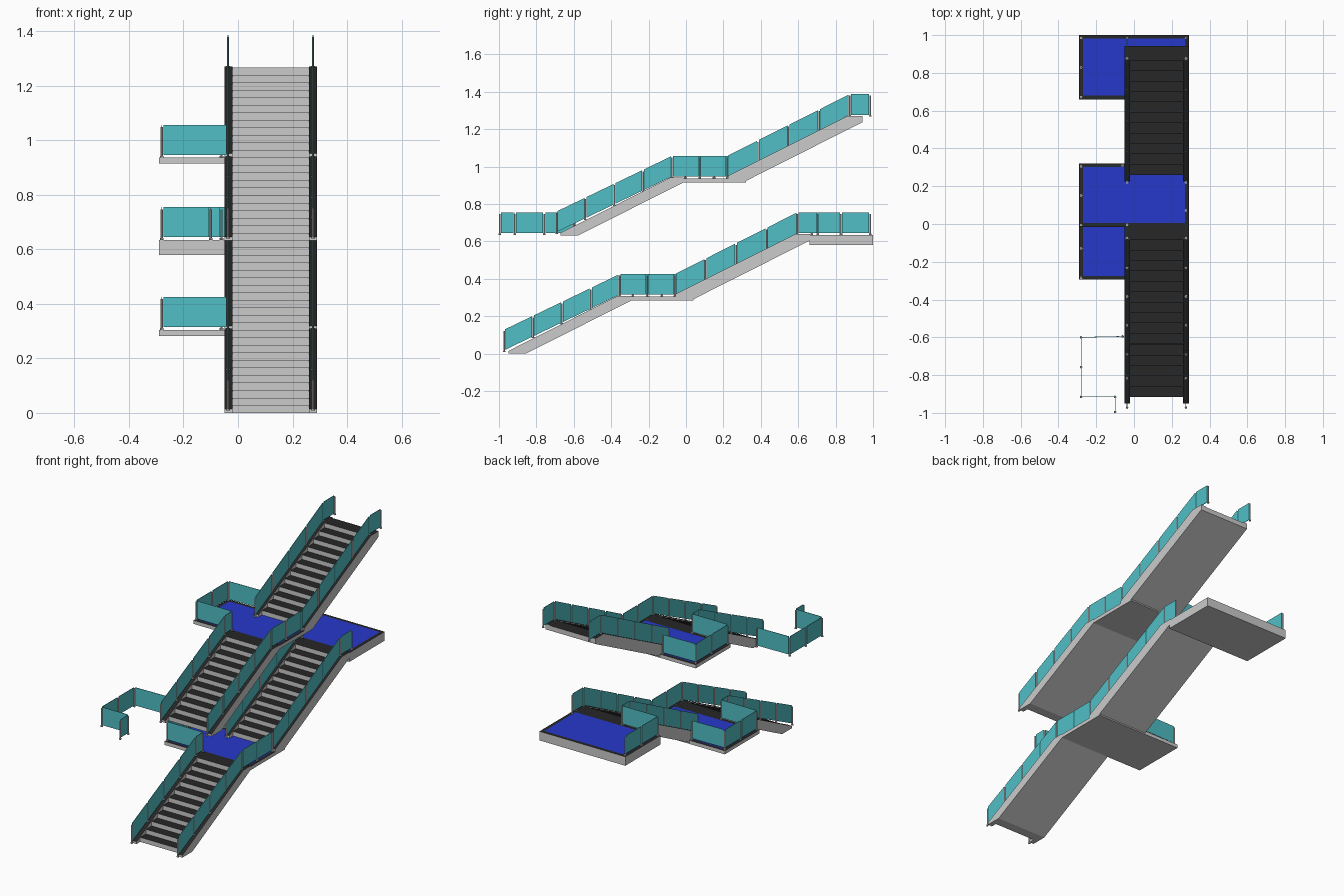
import bpy, bmesh
from mathutils import Vector, Matrix

if "Cube" in bpy.data.objects:
    bpy.data.objects.remove(bpy.data.objects["Cube"])


def material(name, color):
    m = bpy.data.materials.new(name)
    m.diffuse_color = color
    m.use_nodes = True
    m.node_tree.nodes["Principled BSDF"].inputs["Base Color"].default_value = m.diffuse_color
    return m


GREY = material("grey_side", (0.6, 0.6, 0.6, 1))
BLACK = material("black_tread", (0.02, 0.02, 0.02, 1))
BLUE = material("blue_floor", (0.02, 0.04, 0.6, 1))
TEAL = material("teal_glass", (0.08, 0.52, 0.56, 1))


def finish(bm, name, mats=()):
    bmesh.ops.recalc_face_normals(bm, faces=bm.faces)
    me = bpy.data.meshes.new(name)
    bm.to_mesh(me)
    bm.free()
    for m in mats:
        me.materials.append(m)
    ob = bpy.data.objects.new(name, me)
    bpy.context.collection.objects.link(ob)
    return ob


def extrude_profile(name, profile, x0, x1):
    """Side profile (y, z) swept along x; upward faces become black."""
    bm = bmesh.new()
    face = bm.faces.new([bm.verts.new((x0, y, z)) for y, z in profile])
    geo = bmesh.ops.extrude_face_region(bm, geom=[face])["geom"]
    bmesh.ops.translate(bm, vec=(x1 - x0, 0, 0),
                        verts=[v for v in geo if isinstance(v, bmesh.types.BMVert)])
    bmesh.ops.recalc_face_normals(bm, faces=bm.faces)
    for f in bm.faces:
        f.material_index = int(f.normal.z > 0.5)
    finish(bm, name, (GREY, BLACK))


def flight(name, y0, z0, z1, n, y_end, drop, sink):
    """Stepped flight with a sloped soffit and a stringer on each side."""
    d, r = 0.055, (z1 - z0) / n
    zb = z0 - sink
    soffit = [(y_end, z1 - drop), (y_end - (z1 - drop - zb) / 0.504, zb)]
    steps = [(y0, zb)]
    for i in range(n):
        steps += [(y0 + i * d, z0 + i * r), (y0 + i * d, z0 + (i + 1) * r)]
    if sink == 0:
        steps.pop(0)
    extrude_profile(name + "_steps", steps + [(y_end, z1)] + soffit, -0.02, 0.26)
    side = [(y0 - 0.035, zb), (y0 - 0.035, z0 + 0.014),
            (y0 + (n - 1) * d, z1 + 0.004), (y_end, z1 + 0.004)] + soffit
    extrude_profile(name + "_left_stringer", side, -0.05, -0.02)
    extrude_profile(name + "_right_stringer", side, 0.26, 0.29)


def landing(name, y0, y1, top, thick):
    """Slab with black rim and blue floor."""
    bm = bmesh.new()
    bmesh.ops.create_cube(bm, size=1, matrix=Matrix.Translation(
        (0, (y0 + y1) / 2, top - thick / 2)) @ Matrix.Diagonal((0.58, y1 - y0, thick, 1)))
    up = max(bm.faces, key=lambda f: f.calc_center_median().z)
    rim = bmesh.ops.inset_region(bm, faces=[up], thickness=0.027)["faces"]
    for f in rim:
        f.material_index = 1
    up.material_index = 2
    finish(bm, name, (GREY, BLACK, BLUE))


def railing(name, start, *legs):
    """Glass panels and posts along floor points; each leg is (point, panel count)."""
    pts = [Vector(start)]
    for p, n in legs:
        a, b = pts[-1], Vector(p)
        pts += [a.lerp(b, (i + 1) / n) for i in range(n)]
    glass, posts = bmesh.new(), bmesh.new()
    for a, b in zip(pts, pts[1:]):
        run = b - a
        g = 0.006 / run.length
        p, q = a.lerp(b, g), a.lerp(b, 1 - g)
        w = Vector((run.y, -run.x, 0)).normalized() * 0.0015
        lo, hi = Vector((0, 0, 0.01)), Vector((0, 0, 0.12))
        ring = [[glass.verts.new(c + s * w) for c in (p + lo, q + lo, q + hi, p + hi)]
                for s in (-1, 1)]
        glass.faces.new(ring[0])
        glass.faces.new(ring[1][::-1])
        for i in range(4):
            j = (i + 1) % 4
            glass.faces.new((ring[0][i], ring[1][i], ring[1][j], ring[0][j]))
    for p in pts:
        for radius, h in ((0.004, 0.112), (0.007, 0.006)):
            bmesh.ops.create_cone(posts, cap_ends=True, segments=8, radius1=radius,
                                  radius2=radius, depth=h,
                                  matrix=Matrix.Translation(p + Vector((0, 0, h / 2))))
    finish(glass, name + "_glass", (TEAL,))
    finish(posts, name + "_posts")


XL, XR, XO = -0.037, 0.275, -0.28   # inner left, right and outer left rail lines

for k, storey in enumerate(("lower", "upper")):
    oy, oz = 0.28 * k, 0.632 * k

    def P(x, y, z):
        return (x, y + oy, z + oz)

    mid, top = 0.305, 0.635
    # stairs and half landing
    flight(storey + "_first_flight", -0.915 + oy, oz, mid + oz, 11, -0.294 + oy, 0.022, 0)
    flight(storey + "_second_flight", -0.02 + oy, mid + oz, top + oz, 12,
           0.663 + oy, 0.03, 0.015)
    landing(storey + "_half_landing", -0.295 + oy, 0.04 + oy, mid + oz, 0.022)
    # continuous right railing
    railing(storey + "_right_railing", P(XR, -0.972, 0.008),
            (P(XR, -0.355, mid), 4), (P(XR, -0.06, mid), 2),
            (P(XR, 0.595, top), 4), (P(XR, 0.705, top), 1))
    # left railing wrapping the half landing
    railing(storey + "_left_railing", P(XL, -0.972, 0.008),
            (P(XL, -0.355, mid), 4), (P(XL, -0.285, mid), 1),
            (P(XO, -0.285, mid), 1), (P(XO, 0.025, mid), 2), (P(-0.06, 0.03, mid), 1))
    # left railing of the second flight, ending at the top floor
    end = [(P(XL, 0.595, top), 4)]
    if k == 0:
        end += [((XL, 0.672, top), 1), ((XO, 0.672, top), 1), ((XO, 0.985, top), 2)]
    else:
        end += [(P(XL, 0.705, top), 1)]
    railing(storey + "_second_left_railing", P(XL, -0.06, mid), *end)

# floor landing at the back
landing("floor_landing", 0.66, 1.0, 0.635, 0.055)
# free-standing railing round the stairwell opening
railing("stairwell_railing", (-0.06, -0.595, 0.635), ((XO, -0.6, 0.635), 1),
        ((XO, -0.915, 0.635), 2), ((-0.1, -0.915, 0.635), 1), ((-0.1, -0.995, 0.635), 1))
